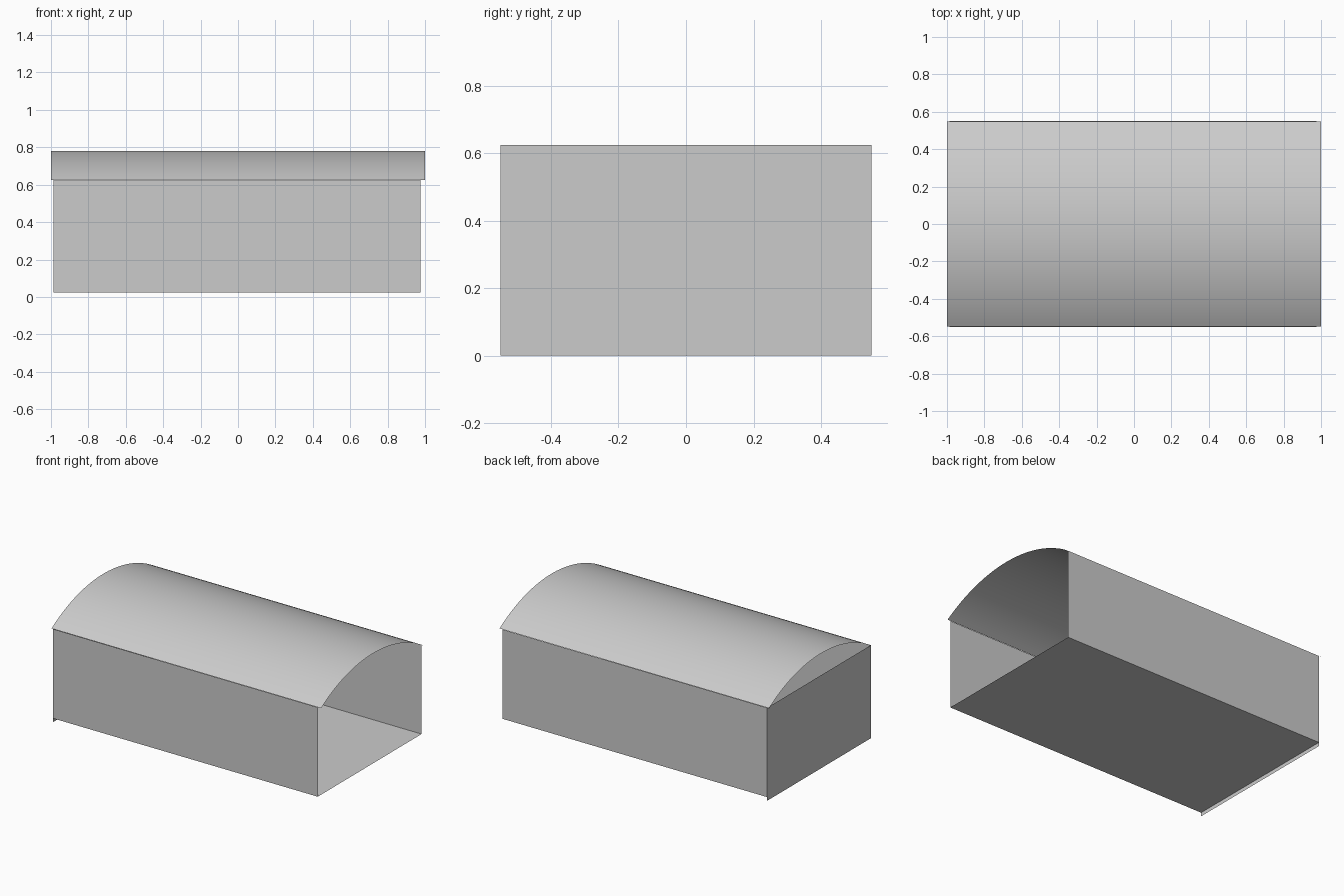
import bpy
import math

cube = bpy.data.objects.get("Cube")
if cube:
    bpy.data.objects.remove(cube, do_unlink=True)

# Single plain grey
COLOUR = (0.6, 0.6, 0.6, 1.0)
grey = bpy.data.materials.new("plain_grey")
grey.use_nodes = True
grey.diffuse_color = COLOUR
grey.node_tree.nodes["Principled BSDF"].inputs["Base Color"].default_value = COLOUR

X_CLOSED, X_OPEN = -0.987, 0.977   # ends of the walls and floor
HALF_W = 0.55
FLOOR_Z, EAVE_Z, RIDGE_Z = 0.025, 0.624, 0.781


def sheet(name, profile, sweep, smooth=False):
    """Sweep an open profile along a vector into a thin sheet."""
    n = len(profile)
    far = [tuple(a + b for a, b in zip(p, sweep)) for p in profile]
    faces = [(i, i + 1, n + i + 1, n + i) for i in range(n - 1)]
    mesh = bpy.data.meshes.new(name)
    mesh.from_pydata(list(profile) + far, [], faces)
    mesh.materials.append(grey)
    mesh.polygons.foreach_set("use_smooth", [smooth] * len(faces))
    obj = bpy.data.objects.new(name, mesh)
    bpy.context.collection.objects.link(obj)
    return obj


length = (X_OPEN - X_CLOSED, 0, 0)

# Floor
sheet("floor", [(X_CLOSED, HALF_W, FLOOR_Z), (X_CLOSED, -HALF_W, FLOOR_Z)], length)

# Long side walls
for name, y, low, high in (("front_wall", -HALF_W, EAVE_Z, FLOOR_Z),
                           ("back_wall", HALF_W, FLOOR_Z, EAVE_Z)):
    sheet(name, [(X_CLOSED, y, low), (X_CLOSED, y, high)], length)

# Closed end, reaching down past the floor
sheet("end_wall", [(X_CLOSED, -HALF_W, 0), (X_CLOSED, -HALF_W, EAVE_Z)],
      (0, 2 * HALF_W, 0))

# Arched roof, open at both gables
rise = RIDGE_Z - EAVE_Z
half_chord = HALF_W - 0.002
radius = (half_chord ** 2 + rise ** 2) / (2 * rise)
spread = math.asin(half_chord / radius)
STEPS = 40
arc = []
for i in range(STEPS + 1):
    a = spread * (1 - 2 * i / STEPS)
    arc.append((-1, radius * math.sin(a), RIDGE_Z - radius * (1 - math.cos(a))))
sheet("arched_roof", arc, (2, 0, 0), smooth=True)
